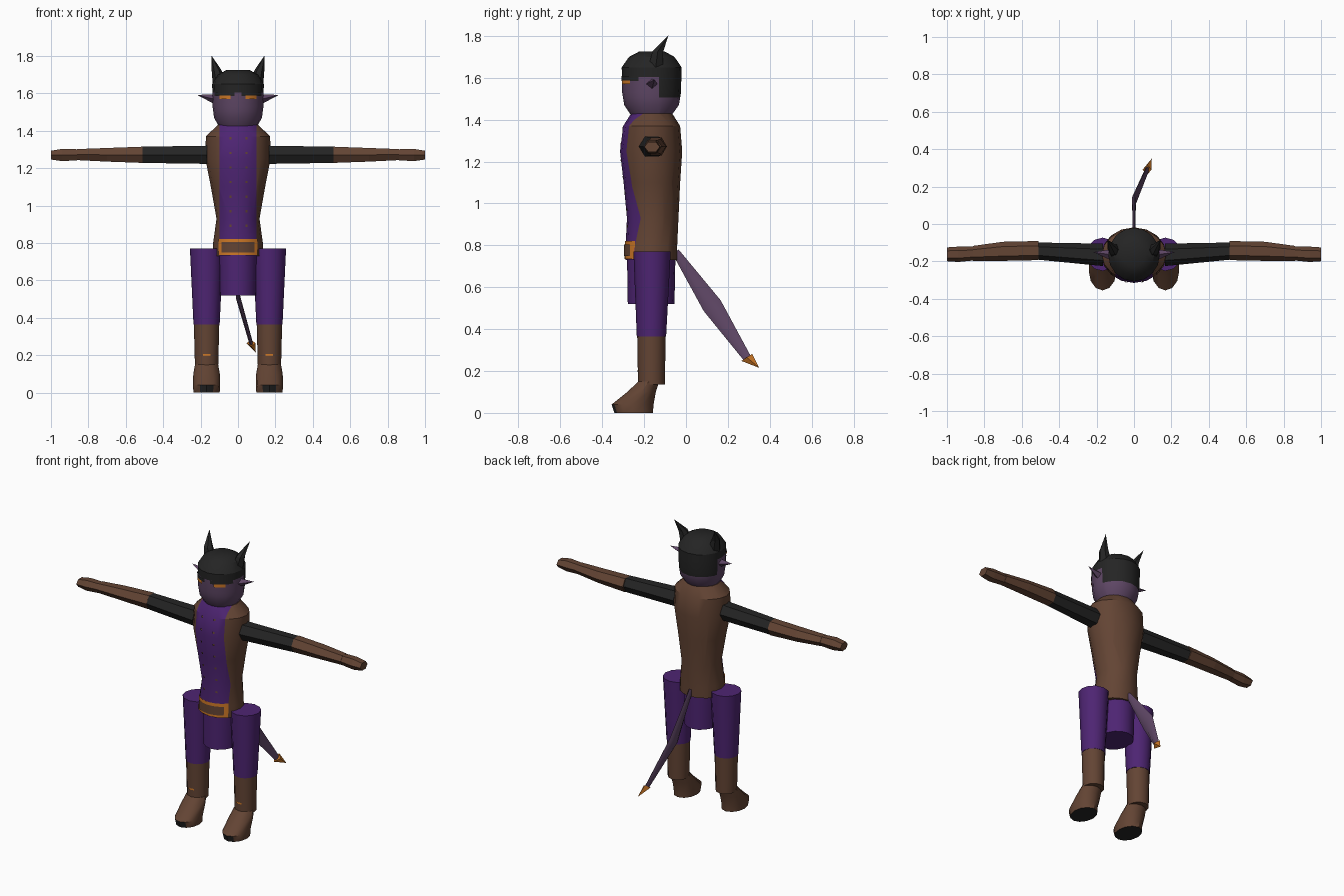
import bpy, bmesh, math
from mathutils import Vector

cube = bpy.data.objects.get("Cube")
if cube:
    bpy.data.objects.remove(cube, do_unlink=True)


def material(name, r, g, b):
    m = bpy.data.materials.new(name)
    m.use_nodes = True
    m.diffuse_color = (r, g, b, 1)
    m.node_tree.nodes["Principled BSDF"].inputs["Base Color"].default_value = (r, g, b, 1)
    return m


BROWN = material("brown leather", 0.125, 0.058, 0.034)
PURPLE = material("purple cloth", 0.076, 0.018, 0.17)
SKIN = material("mauve skin", 0.113, 0.062, 0.130)
BLACK = material("black", 0.018, 0.018, 0.018)
ORANGE = material("orange", 0.62, 0.19, 0.02)

X, Y, Z = Vector((1, 0, 0)), Vector((0, 1, 0)), Vector((0, 0, 1))


def finish(name, bm, mats, rule=None, smooth=30):
    if rule:
        for f in bm.faces:
            f.material_index = rule(f)
    me = bpy.data.meshes.new(name)
    bm.to_mesh(me)
    bm.free()
    ob = bpy.data.objects.new(name, me)
    bpy.context.collection.objects.link(ob)
    for m in mats:
        me.materials.append(m)
    if smooth:
        bpy.ops.object.select_all(action='DESELECT')
        ob.select_set(True)
        bpy.context.view_layer.objects.active = ob
        bpy.ops.object.shade_smooth_by_angle(angle=math.radians(smooth))
    return ob


def loft(name, sections, sides, mats, u=X, v=Y, cuts=(), rule=None, smooth=30):
    """Skin elliptical rings (centre, radius along u, radius along v); radius 0 is a point."""
    bm = bmesh.new()
    rings = []
    for centre, ru, rv in sections:
        if ru == 0:
            rings.append([bm.verts.new(centre)] * sides)
            continue
        angles = [math.tau * i / sides for i in range(sides)]
        rings.append([bm.verts.new(Vector(centre) + u * ru * math.cos(a) + v * rv * math.sin(a))
                      for a in angles])
    for a, b in zip(rings, rings[1:]):
        for i in range(sides):
            j = (i + 1) % sides
            bm.faces.new(list(dict.fromkeys((a[i], a[j], b[j], b[i]))))
    for ring in (rings[0], rings[-1]):
        if ring[0] is not ring[1]:
            bm.faces.new(ring)
    bmesh.ops.recalc_face_normals(bm, faces=bm.faces)
    for co, no in cuts:
        geom = bm.verts[:] + bm.edges[:] + bm.faces[:]
        bmesh.ops.bisect_plane(bm, geom=geom, plane_co=co, plane_no=no)
    bm.normal_update()
    return finish(name, bm, mats, rule, smooth)


def upright(profile):
    """Turn rows of (z, half width, y front, y back) into loft sections."""
    return [((0, (f + b) / 2, z), w, (b - f) / 2) for z, w, f, b in profile]


def front_y(profile, x, z):
    """Front surface of an upright profile."""
    for p, q in zip(profile, profile[1:]):
        if p[0] <= z <= q[0]:
            t = (z - p[0]) / (q[0] - p[0])
            w, f, b = (p[i] + t * (q[i] - p[i]) for i in (1, 2, 3))
            return (f + b) / 2 - (b - f) / 2 * math.sqrt(max(0, 1 - (x / w) ** 2))


def plate(name, profile, x0, x1, z0, z1, mat, lift=0.004, steps=8):
    """Thin plate that hugs the front of an upright profile."""
    bm = bmesh.new()
    cols = []
    for i in range(steps + 1):
        x = x0 + (x1 - x0) * i / steps
        cols.append([bm.verts.new((x, front_y(profile, x, z) - lift, z)) for z in (z0, z1)])
    for a, b in zip(cols, cols[1:]):
        bm.faces.new((a[0], b[0], b[1], a[1]))
    return finish(name, bm, [mat])


# Torso with front panel
torso = [(0.73, 0.135, -0.288, -0.042), (0.80, 0.133, -0.288, -0.042),
         (0.93, 0.115, -0.282, -0.036), (1.10, 0.145, -0.298, -0.028),
         (1.25, 0.174, -0.315, -0.018), (1.37, 0.172, -0.300, -0.028),
         (1.43, 0.110, -0.262, -0.066)]
loft("torso", upright(torso), 16, [BROWN, PURPLE],
     cuts=[((-0.1, 0, 0), X), ((0.1, 0, 0), X)],
     rule=lambda f: int(abs(f.calc_center_median().x) < 0.1 and f.normal.y < -0.1))
loft("pelvis", upright([(0.52, 0.10, -0.278, -0.055), (0.77, 0.108, -0.282, -0.05)]), 16, [PURPLE])

# Belt buckle and studs
plate("buckle_frame", torso, -0.104, 0.104, 0.735, 0.822, ORANGE, 0.005)
plate("buckle_middle", torso, -0.087, 0.087, 0.75, 0.805, BROWN, 0.009)
for row in range(7):
    z = 1.36 - 0.078 * row
    for x in (-0.04, 0.045):
        plate("stud", torso, x - 0.006, x + 0.006, z - 0.006, z + 0.006, BROWN, 0.005, 1)

# Head with hair cap
head = [(1.42, 0.10, -0.262, -0.07), (1.47, 0.128, -0.295, -0.034),
        (1.53, 0.136, -0.305, -0.024), (1.65, 0.138, -0.307, -0.021),
        (1.70, 0.108, -0.272, -0.055), (1.725, 0.062, -0.225, -0.10)]


def hair(f):
    c = f.calc_center_median()
    return int(c.z > 1.605 or (c.z > 1.505 and c.y > -0.13))


loft("head", upright(head), 16, [SKIN, BLACK],
     cuts=[((0, 0, 1.605), Z), ((0, 0, 1.505), Z), ((0, -0.13, 0), Y)], rule=hair)

for s, side in ((1, "left"), (-1, "right")):
    # Face details, ears and horns
    plate(side + "_brow", head, *sorted((s * 0.02, s * 0.125)), 1.586, 1.608, BLACK, 0.004)
    plate(side + "_eye", head, *sorted((s * 0.04, s * 0.10)), 1.570, 1.588, ORANGE, 0.006)
    loft(side + "_ear", [((s * 0.12, -0.165, 1.568), 0.030, 0.028), ((s * 0.218, -0.15, 1.592), 0, 0)],
         4, [SKIN], Y, Z, smooth=0)
    loft(side + "_horn", [((s * 0.095, -0.145, 1.65), 0.04, 0.04), ((s * 0.115, -0.135, 1.725), 0.026, 0.03),
                          ((s * 0.143, -0.083, 1.805), 0, 0)], 6, [BLACK], smooth=0)

    # Arms
    loft(side + "_upper_arm", [((s * 0.165, -0.165, 1.272), 0.06, 0.056),
                               ((s * 0.51, -0.145, 1.272), 0.046, 0.05)],
         6, [BLACK], Y, Z, smooth=0)
    loft(side + "_forearm", [((s * 0.51, -0.142, 1.272), 0.051, 0.05), ((s * 0.70, -0.146, 1.272), 0.051, 0.042),
                             ((s * 0.86, -0.157, 1.273), 0.04, 0.034)], 6, [BROWN], Y, Z, smooth=0)
    loft(side + "_hand", [((s * 0.86, -0.158, 1.272), 0.037, 0.034), ((s * 0.94, -0.162, 1.271), 0.041, 0.038),
                          ((s, -0.162, 1.27), 0.037, 0.027)], 6, [BROWN], Y, Z, smooth=0)

    # Legs and boots
    x = s * 0.168
    loft(side + "_trouser_leg", [((x, -0.165, 0.365), 0.070, 0.070), ((x, -0.162, 0.77), 0.089, 0.089)],
         12, [PURPLE], smooth=35)
    loft(side + "_boot_shaft", [((x, -0.165, 0.135), 0.062, 0.064), ((x, -0.165, 0.37), 0.068, 0.068)],
         12, [BROWN], smooth=35)
    loft(side + "_boot_foot", [((x, -0.25, 0), 0.070, 0.092), ((x, -0.255, 0.04), 0.073, 0.10),
                               ((x, -0.212, 0.10), 0.071, 0.068), ((x, -0.178, 0.15), 0.062, 0.05)],
         12, [BROWN, BLACK], smooth=35,
         rule=lambda f: int(f.normal.z < -0.5 or (f.normal.y < -0.8 and f.calc_center_median().z < 0.04)))
    shin = upright([(0.135, 0.062, -0.229, -0.101), (0.37, 0.068, -0.233, -0.097)])
    clasp = plate(side + "_boot_clasp", [(0.135, 0.062, -0.229, -0.101), (0.37, 0.068, -0.233, -0.097)],
                  -0.02, 0.02, 0.196, 0.206, ORANGE, 0.004, 2)
    clasp.location.x = x

# Tail: a flat blade that bends to the left, with a pointed tip
across = Vector((0, 0.84, 0.54))
loft("tail", [((0, -0.05, 0.77), 0.018, 0.010), ((0, 0.125, 0.512), 0.048, 0.011),
              ((0.07, 0.29, 0.265), 0.020, 0.010)], 6, [SKIN], across, X)
loft("tail_tip", [((0.07, 0.29, 0.265), 0.031, 0.024), ((0.095, 0.35, 0.215), 0, 0)],
     4, [ORANGE], across, X, smooth=0)
